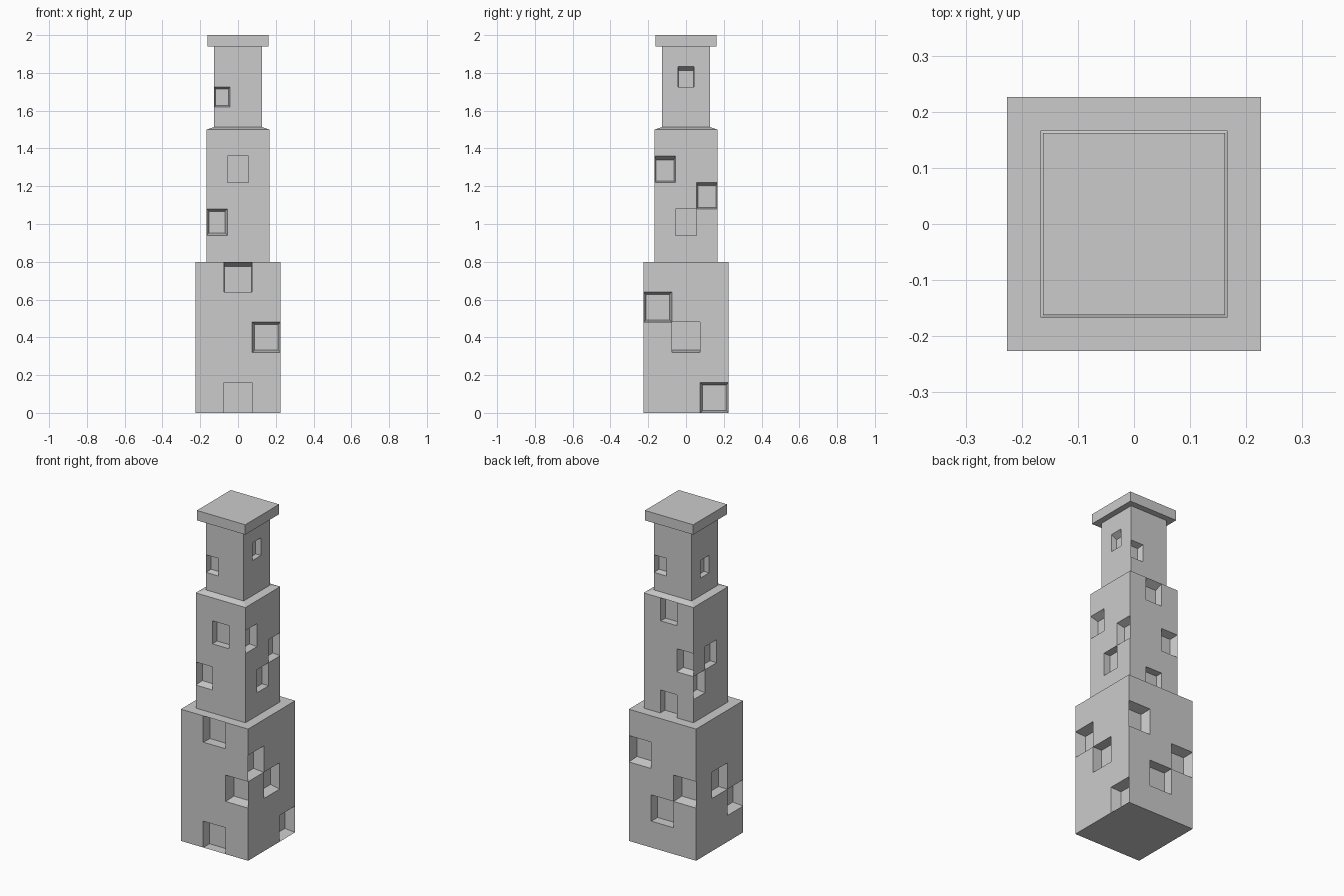
import bpy, bmesh, math
from mathutils import Vector

if "Cube" in bpy.data.objects:
    bpy.data.objects.remove(bpy.data.objects["Cube"])

UP = Vector((0, 0, 1))
NORMALS = {"front": Vector((0, -1, 0)), "right": Vector((1, 0, 0)),
           "back": Vector((0, 1, 0)), "left": Vector((-1, 0, 0))}


def finish(bm, name):
    bmesh.ops.recalc_face_normals(bm, faces=bm.faces[:])
    mesh = bpy.data.meshes.new(name)
    bm.to_mesh(mesh)
    bm.free()
    ob = bpy.data.objects.new(name, mesh)
    bpy.context.collection.objects.link(ob)
    return ob


def tier(name, half, z0, z1, rows, depth, windows):
    """Square tier with 3 columns per side; windows[side] = {(column, row): (side, top, bottom) taper}."""
    bm = bmesh.new()
    w, h = 2 * half / 3, (z1 - z0) / rows
    recess = []
    for side, n in NORMALS.items():
        across = UP.cross(n)
        for c in range(3):
            for r in range(rows):
                pts = [n * half + across * (-half + (c + i) * w) + UP * (z0 + (r + j) * h)
                       for i, j in ((0, 0), (1, 0), (1, 1), (0, 1))]
                f = bm.faces.new([bm.verts.new(p) for p in pts])
                if (c, r) in windows[side]:
                    recess.append((f, n, across, windows[side][(c, r)]))
    # recessed windows with slightly splayed reveals
    for f, n, across, (ts, tt, tb) in recess:
        new = bmesh.ops.extrude_discrete_faces(bm, faces=[f])["faces"][0]
        mid = new.calc_center_median()
        for v in new.verts:
            d = v.co - mid
            shift = across * (-ts if d.dot(across) > 0 else ts)
            shift += UP * (-tt if d.z > 0 else tb)
            v.co += shift - n * depth
    bmesh.ops.remove_doubles(bm, verts=bm.verts[:], dist=1e-5)
    bmesh.ops.holes_fill(bm, edges=[e for e in bm.edges if e.is_boundary], sides=0)
    return finish(bm, name)


def frustum(name, half0, half1, z0, z1):
    bm = bmesh.new()
    bmesh.ops.create_cone(bm, cap_ends=True, segments=4, radius1=half0 * math.sqrt(2),
                          radius2=half1 * math.sqrt(2), depth=z1 - z0)
    # align the square with the axes
    a = math.atan2(bm.verts[:][0].co.y, bm.verts[:][0].co.x)
    for v in bm.verts:
        ang = math.atan2(v.co.y, v.co.x) - a + math.pi / 4
        rad = v.co.xy.length
        v.co = (rad * math.cos(ang), rad * math.sin(ang), v.co.z + (z0 + z1) / 2)
    return finish(bm, name)


FLUSH = (0.0, 0.0, 0.0)
SPLAY = (0.013, 0.013, 0.013)
HEAD = (0.004, 0.024, 0.0)
SMALL = (0.008, 0.012, 0.008)

# three stacked tiers
tier("lower_tier", 0.226, 0, 0.8, 5, 0.06, {
    "front": {(1, 0): FLUSH, (2, 2): SPLAY, (1, 4): HEAD},
    "right": {(0, 3): SPLAY, (1, 2): (0, 0, 0.013), (2, 0): SPLAY},
    "back": {(0, 3): SPLAY, (2, 2): SPLAY, (1, 1): FLUSH},
    "left": {(1, 2): FLUSH, (2, 1): SPLAY}})
tier("middle_tier", 0.167, 0.8, 1.5, 5, 0.045, {
    "front": {(0, 1): SPLAY, (1, 3): FLUSH},
    "right": {(0, 3): (0.008, 0.02, 0.008), (2, 2): (0.008, 0.016, 0.008), (1, 1): FLUSH},
    "back": {(1, 4): HEAD, (2, 2): SPLAY, (1, 0): FLUSH},
    "left": {(1, 2): FLUSH, (0, 1): SPLAY}})
tier("upper_tier", 0.126, 1.513, 1.94, 4, 0.035, {
    "front": {(0, 1): SMALL},
    "right": {(1, 2): (0.003, 0.02, 0)},
    "back": {(0, 1): SMALL},
    "left": {(1, 1): FLUSH}})

# sloped ledge under the upper tier and flat cap slab
frustum("ledge", 0.167, 0.126, 1.5, 1.513)
frustum("cap", 0.1625, 0.1625, 1.94, 2.0)
